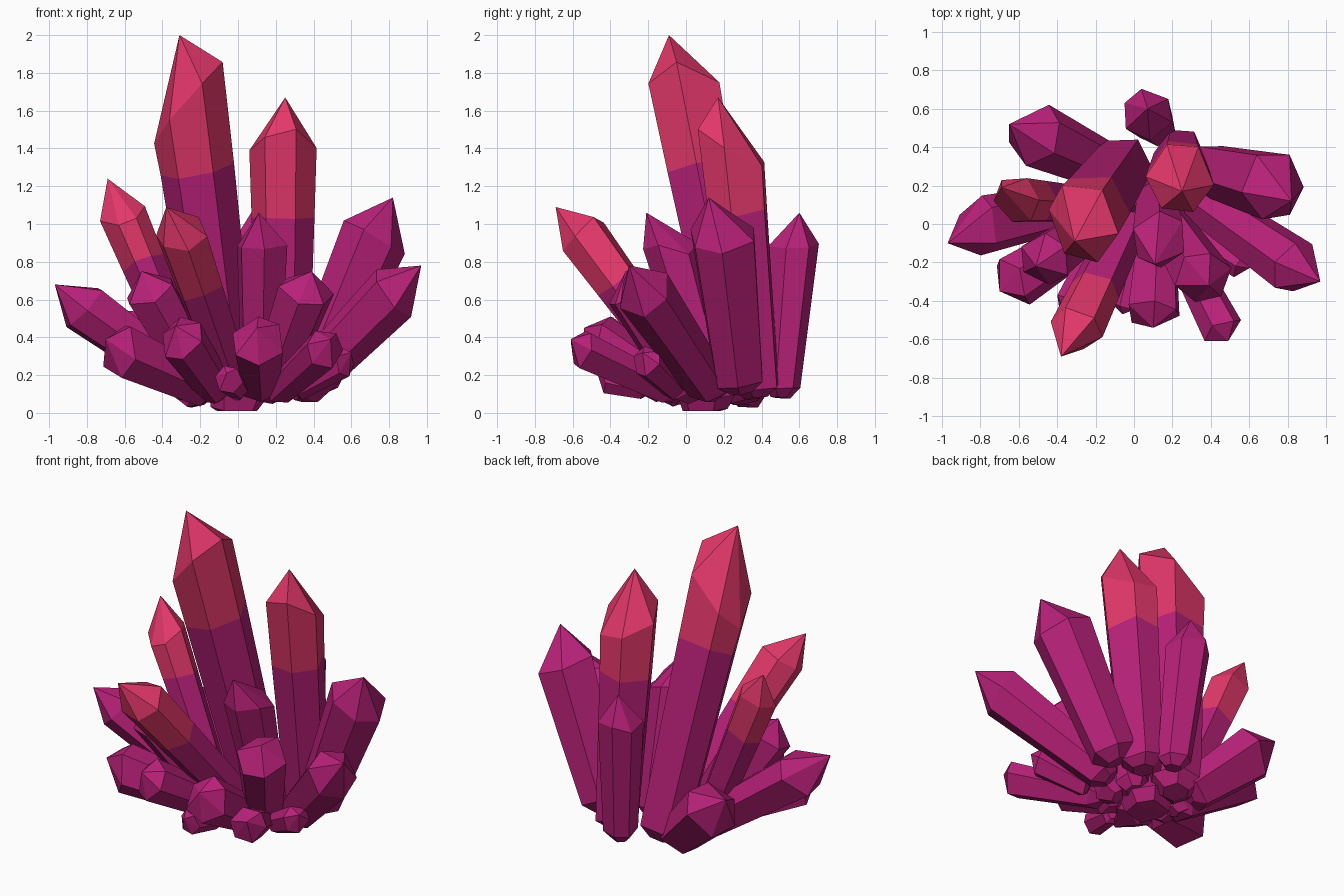
import bpy, bmesh, math, random
from mathutils import Vector

if "Cube" in bpy.data.objects:
    bpy.data.objects.remove(bpy.data.objects["Cube"])

random.seed(4)


def material(name, col):
    m = bpy.data.materials.new(name)
    m.diffuse_color = (*col, 1)
    m.use_nodes = True
    m.node_tree.nodes["Principled BSDF"].inputs["Base Color"].default_value = m.diffuse_color
    return m


PURPLE = material("magenta purple", (0.48, 0.015, 0.19))
PINK = material("rose pink", (0.76, 0.038, 0.145))


def crystal(name, base, end, tip, r, pink_from=None, slope=None, sides=6):
    """Hexagonal prism from base to end, uneven shoulders, off-centre point."""
    base, end, tip = Vector(base), Vector(end), Vector(tip)
    axis = (end - base).normalized()
    length = (end - base).length
    u = axis.cross(Vector((0.25, 1, 0.1))).normalized()
    v = axis.cross(u)
    slope = Vector(slope) if slope else (tip - end) * .7
    phase = random.uniform(0, math.pi / 3)
    angles = [phase + math.tau * (i + random.uniform(-.13, .13)) / sides for i in range(sides)]
    dirs = [u * math.cos(a) + v * math.sin(a) for a in angles]
    # profile rows: fraction along the axis, radius, jitter along the axis
    rows = [(0.0, .38, 0), (min(.09, .06 / length), .76, .02)]
    if pink_from:
        rows.append((pink_from, .76 + .24 * pink_from, .02))
    rows.append((1.0, 1.0, .22 * r))
    bm = bmesh.new()
    rings = []
    for f, k, jit in rows:
        ring = []
        for d in dirs:
            slide = random.uniform(-jit, jit)
            if f == 1.0:
                slide += d.dot(slope) * (r if pink_from else 1)
            p = base + axis * (f * length + slide) + d * (r * k)
            p.z = max(p.z, .01)
            ring.append(bm.verts.new(p))
        rings.append(ring)
    bm.faces.new(rings[0][::-1])
    for row, (a, b) in enumerate(zip(rings, rings[1:])):
        for i in range(sides):
            j = (i + 1) % sides
            face = bm.faces.new((a[i], a[j], b[j], b[i]))
            face.material_index = int(bool(pink_from) and row >= 2)
    apex = bm.verts.new(tip)
    for i in range(sides):
        face = bm.faces.new((rings[-1][i], rings[-1][(i + 1) % sides], apex))
        face.material_index = int(bool(pink_from))
    bmesh.ops.recalc_face_normals(bm, faces=bm.faces)
    me = bpy.data.meshes.new(name)
    bm.to_mesh(me)
    bm.free()
    me.materials.append(PURPLE)
    me.materials.append(PINK)
    bpy.context.collection.objects.link(bpy.data.objects.new(name, me))


# Pink-tipped crystals
crystal("tall_crystal", (-.05, .32, .06), (-.265, .01, 1.66), (-.31, -.09, 2.0), .21, .77, (.85, -.1, 0))
crystal("right_pink_crystal", (.24, .37, .08), (.24, .24, 1.4), (.25, .17, 1.67), .18, .73, (0, -.65, 0))
crystal("left_pink_crystal", (-.2, .1, .08), (-.61, .13, 1.05), (-.69, .19, 1.24), .125, .74, (0, .3, 0))
crystal("front_pink_crystal", (0, .08, .09), (-.3, -.55, .95), (-.38, -.69, 1.09), .14, .68, (0, .2, 0))

# Large purple crystals
crystal("back_right_crystal", (.37, .29, .12), (.72, .2, .93), (.82, .12, 1.14), .185)
crystal("lower_right_crystal", (.3, .15, .1), (.83, -.22, .64), (.97, -.3, .78), .155)
crystal("left_crystal", (-.2, .12, .12), (-.81, -.01, .56), (-.97, -.1, .68), .155)
crystal("back_left_crystal", (-.15, .3, .09), (-.5, .46, .42), (-.65, .52, .54), .17)
crystal("back_crystal", (.12, .5, .08), (.07, .57, .88), (.07, .6, 1.06), .135)
crystal("centre_crystal", (.12, .15, .08), (.13, -.08, .88), (.11, -.21, 1.06), .145)

# Short crystals around the foot: base, tip, radius
small = [
    ((.15, .05, .08), (.39, -.32, .75), .155),
    ((-.15, .05, .08), (-.51, -.22, .75), .145),
    ((-.15, 0, .12), (-.7, -.35, .39), .15),
    ((-.1, 0, .1), (-.33, -.52, .46), .13),
    ((.2, -.05, .1), (.49, -.61, .39), .11),
    ((.12, -.05, .12), (.1, -.54, .45), .145),
    ((0, -.2, .12), (-.06, -.47, .21), .075),
    ((.3, -.05, .12), (.6, -.23, .32), .085),
]
for n, (base, tip, r) in enumerate(small):
    b, t = Vector(base), Vector(tip)
    f = 1 - .68 * r / (t - b).length
    crystal(f"small_crystal_{n + 1}", b, b.lerp(t, f) + Vector((0, 0, -.02)), t, r)

# Small pointed root under the cluster
crystal("cluster_root", (-.02, .1, .0), (0, .1, .14), (0, .1, .3), .17)
